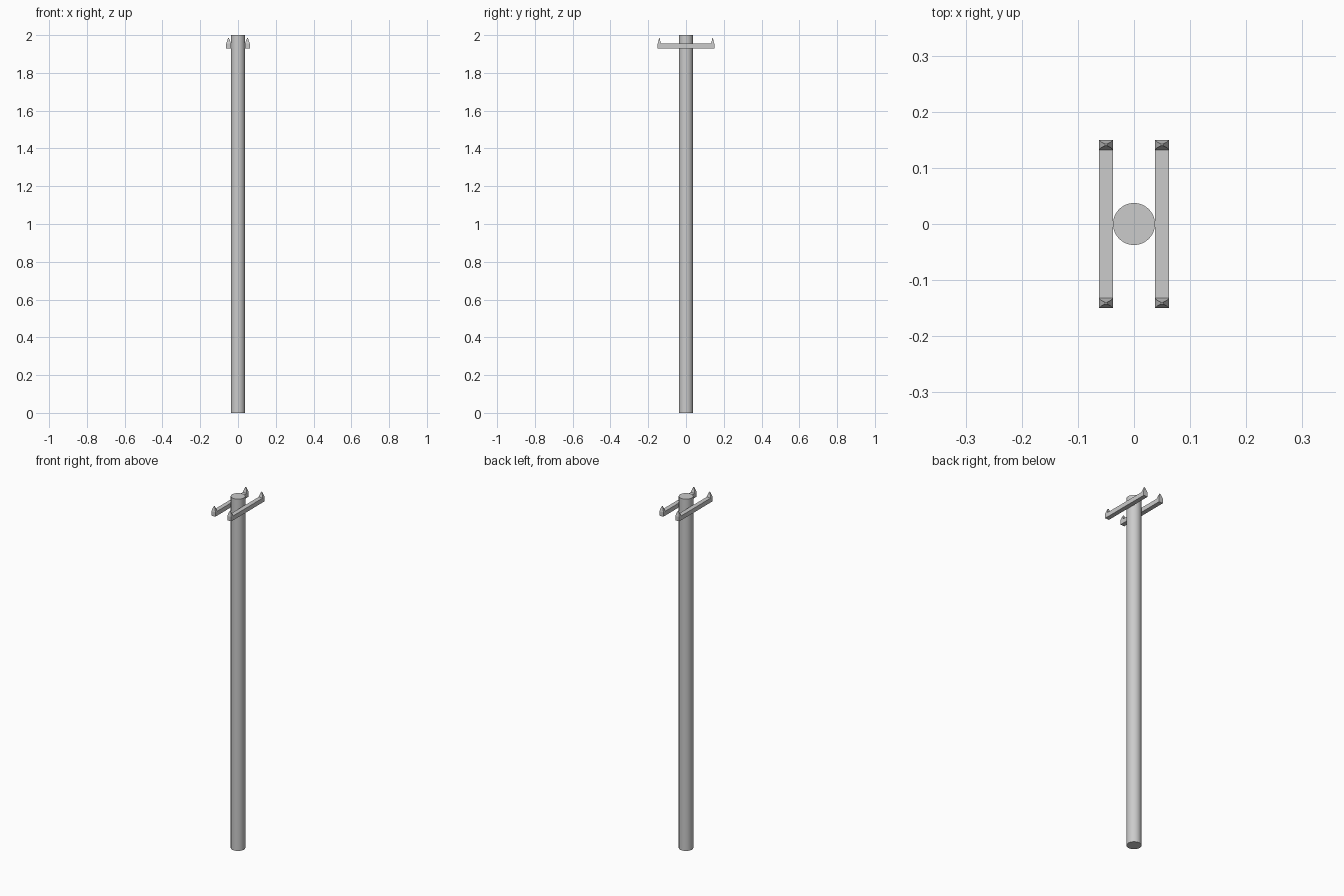
import bpy, bmesh, math

if "Cube" in bpy.data.objects:
    bpy.data.objects.remove(bpy.data.objects["Cube"])

def make_object(name, bm):
    bmesh.ops.recalc_face_normals(bm, faces=bm.faces)
    mesh = bpy.data.meshes.new(name)
    bm.to_mesh(mesh)
    bm.free()
    obj = bpy.data.objects.new(name, mesh)
    bpy.context.collection.objects.link(obj)
    return obj

def loft(name, x, y, levels):
    """Stack of rectangles (z, half width x, half width y), closed at both ends."""
    bm = bmesh.new()
    rings = [[bm.verts.new((x + sx * hx, y + sy * hy, z))
              for sx, sy in ((-1, -1), (1, -1), (1, 1), (-1, 1))]
             for z, hx, hy in levels]
    for a, b in zip(rings, rings[1:]):
        for i in range(4):
            j = (i + 1) % 4
            bm.faces.new((a[i], a[j], b[j], b[i]))
    bm.faces.new(rings[0][::-1])
    bm.faces.new(rings[-1])
    return make_object(name, bm)

# Round pole
bpy.ops.mesh.primitive_cylinder_add(vertices=32, radius=0.0375, depth=2, location=(0, 0, 1))
pole = bpy.context.object
pole.name = "pole"
bpy.ops.object.shade_smooth_by_angle(angle=math.radians(40))

# Paired crossarms with a tapered insulator at each end
for side, sx in (("left", -1), ("right", 1)):
    x = sx * 0.05
    loft(f"crossarm_{side}", x, 0, [(1.93, 0.0125, 0.15), (1.955, 0.0125, 0.15)])
    for end, sy in (("front", -1), ("back", 1)):
        loft(f"insulator_{side}_{end}", x, sy * 0.141,
             [(1.955, 0.0125, 0.009), (1.968, 0.0085, 0.005), (1.984, 0.002, 0.0015)])
